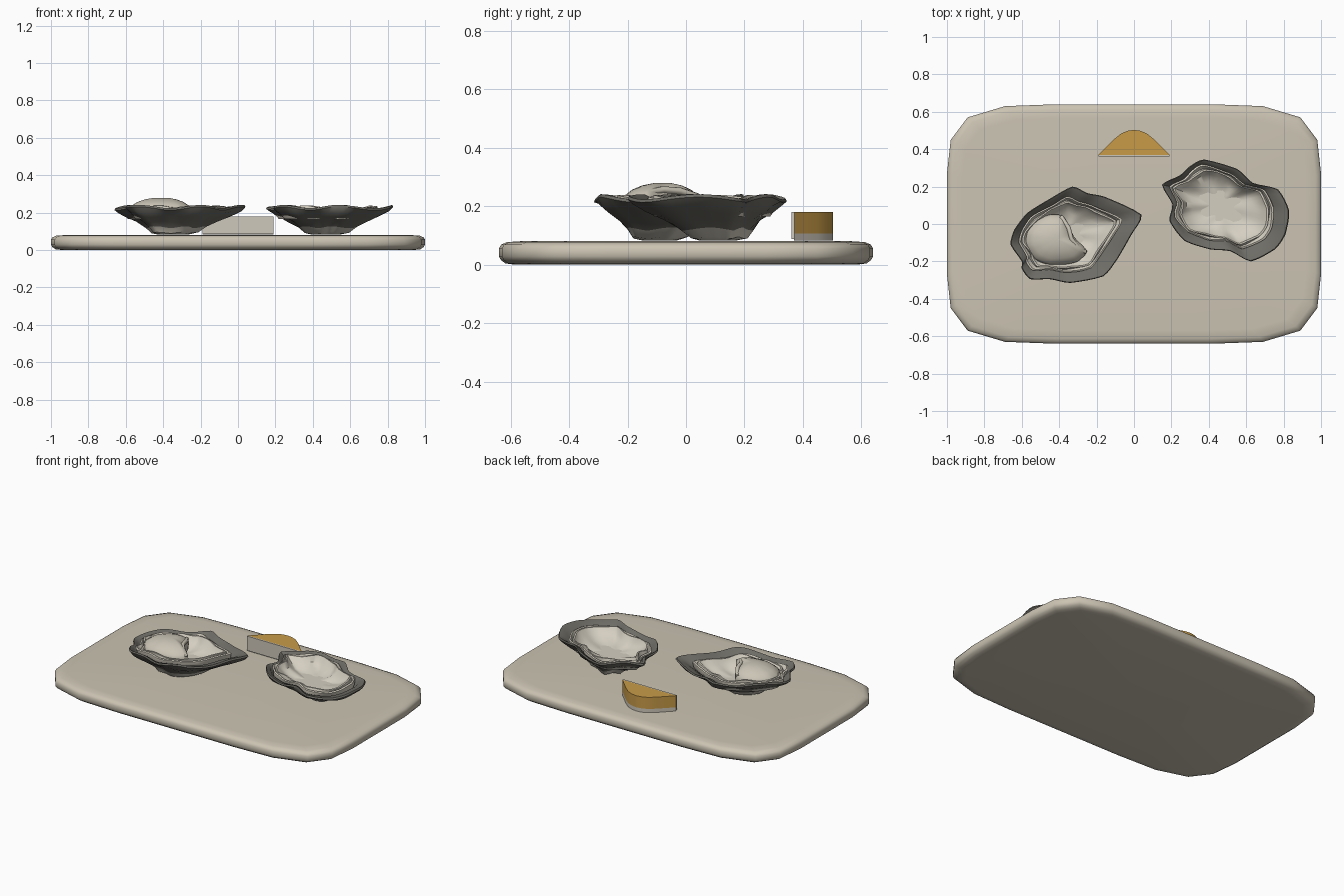
import bpy, bmesh, math
from mathutils import Vector

if "Cube" in bpy.data.objects:
    bpy.data.objects.remove(bpy.data.objects["Cube"])


def material(name, rgb):
    m = bpy.data.materials.new(name)
    m.diffuse_color = (*rgb, 1)
    m.use_nodes = True
    m.node_tree.nodes["Principled BSDF"].inputs["Base Color"].default_value = m.diffuse_color
    return m


STONE = material("warm stone", (0.60, 0.55, 0.45))
DARK = material("dark shell", (0.155, 0.15, 0.13))
PEARL = material("pearl", (0.66, 0.62, 0.53))
FLESH = material("soft flesh", (0.60, 0.56, 0.47))
PEEL = material("lemon peel", (0.58, 0.33, 0.065))
PITH = material("lemon pith", (0.62, 0.58, 0.50))


def loft(name, rings, mats, pick=None, angle=40):
    """Skin closed rings in order, capping both ends with a fan."""
    bm = bmesh.new()
    vs = [[bm.verts.new(p) for p in r] for r in rings]
    n = len(rings[0])

    def cap(r, row):
        c = bm.verts.new(sum((v.co for v in r), Vector()) / n)
        for i in range(n):
            f = bm.faces.new((r[i], r[(i + 1) % n], c))
            f.material_index = pick(row, f) if pick else 0

    for k in range(len(vs) - 1):
        for i in range(n):
            j = (i + 1) % n
            f = bm.faces.new((vs[k][i], vs[k][j], vs[k + 1][j], vs[k + 1][i]))
            f.material_index = pick(k, f) if pick else 0
    cap(vs[0], 0)
    cap(vs[-1], len(vs) - 1)
    bmesh.ops.recalc_face_normals(bm, faces=bm.faces)
    me = bpy.data.meshes.new(name)
    bm.to_mesh(me)
    bm.free()
    ob = bpy.data.objects.new(name, me)
    bpy.context.collection.objects.link(ob)
    for m in mats:
        me.materials.append(m)
    bpy.ops.object.select_all(action='DESELECT')
    ob.select_set(True)
    bpy.context.view_layer.objects.active = ob
    bpy.ops.object.shade_smooth_by_angle(angle=math.radians(angle))
    return ob


def densify(pts, k=4):
    """Split each outline edge, rounding the corners a little."""
    n = len(pts)
    out = []
    for i in range(n):
        a, b, c, d = (Vector(pts[(i + o) % n]) for o in (-1, 0, 1, 2))
        for s in range(k):
            t = s / k
            line = b.lerp(c, t)
            h = 0.5 * (2 * b + (c - a) * t + (2 * a - 5 * b + 4 * c - d) * t * t
                       + (3 * b - a - 3 * c + d) * t ** 3)
            out.append(line.lerp(h, 0.6))
    return out


# Serving board: rounded rectangle with a softened edge
quarter = [(1.0, 0.27), (0.98, 0.45), (0.89, 0.57), (0.69, 0.63), (0.42, 0.64)]
board = (quarter + [(-x, y) for x, y in reversed(quarter)]
         + [(-x, -y) for x, y in quarter] + [(x, -y) for x, y in reversed(quarter)])
edge = [(0.06, 0.0), (0.025, 0.004), (0.008, 0.015), (0, 0.028), (0, 0.055),
        (0.008, 0.068), (0.03, 0.077), (0.08, 0.08)]
loft("serving_board",
     [[(x * (1 - d), y * (1 - d * 1.4), z) for x, y in board] for d, z in edge],
     [STONE], angle=60)


def oyster(side, outline, centre, inner_shift, inner_scale, base, phase):
    pts = densify(outline)
    c = Vector(centre)

    def ring(scale, z, wob=0.0, shift=(0, 0), freq=7, rip=0.0):
        res = []
        for p in pts:
            d = p - c
            a = math.atan2(d.y, d.x)
            w = math.sin(freq * a + phase)
            s = scale * (1 + rip * math.sin(freq * 1.0 * a + 2 * phase))
            q = c + Vector(shift) + d * s
            res.append((q.x, q.y, z + wob * w))
        return res

    # Rough outer shell: cup, rim and dark inner margin
    b = Vector(base)
    shell = [ring(0.22, 0.082, 0, b), ring(0.36, 0.092, 0.003, b, 5, 0.06),
             ring(0.47, 0.122, 0.005, b * 0.7, 5, 0.05),
             ring(0.62, 0.150, 0.004, b * 0.4, 6, 0.03),
             ring(0.80, 0.178, 0.004, b * 0.2), ring(0.94, 0.203, 0.006),
             ring(1.0, 0.222, 0.009, freq=5), ring(0.985, 0.232, 0.009, freq=5),
             ring(0.88, 0.219, 0.006, Vector(inner_shift) * 0.6, 5),
             ring(inner_scale - 0.02, 0.19, 0, inner_shift),
             ring(0.45, 0.135, 0, inner_shift)]
    loft(side + "_outer_shell", shell, [DARK, PEARL],
         lambda k, f: int(k < 2), 35)

    # Pearly lining: two stepped lips and a wrinkled bowl
    s, h = inner_scale, inner_shift
    lining = [ring(s - 0.10, 0.165, 0, h), ring(s - 0.01, 0.200, 0, h),
              ring(s, 0.226, 0.006, h, 5, 0.02), ring(s - 0.03, 0.230, 0.006, h, 5, 0.02),
              ring(s - 0.07, 0.210, 0.004, h, 5), ring(s - 0.08, 0.232, 0.006, h, 6, 0.025),
              ring(s - 0.11, 0.233, 0.006, h, 6, 0.025), ring(s - 0.18, 0.205, 0.005, h),
              ring(s - 0.32, 0.180, 0.006, h, 8), ring(s - 0.50, 0.165, 0.004, h, 6),
              ring(0.12, 0.160, 0.002, h, 4), ring(0.02, 0.152, 0, h)]
    loft(side + "_pearl_lining", lining, [PEARL], None, 40)


left = [(0.04, 0.05), (-0.155, 0.145), (-0.25, 0.165), (-0.33, 0.20), (-0.45, 0.135),
        (-0.57, 0.06), (-0.64, -0.03), (-0.66, -0.11), (-0.60, -0.20), (-0.60, -0.24),
        (-0.555, -0.295), (-0.45, -0.295), (-0.34, -0.315), (-0.165, -0.28),
        (-0.09, -0.19), (-0.015, -0.06)]
right = [(0.83, 0.07), (0.77, 0.185), (0.635, 0.22), (0.55, 0.295), (0.375, 0.345),
         (0.30, 0.31), (0.245, 0.26), (0.15, 0.21), (0.205, 0.105), (0.19, 0.015),
         (0.27, -0.09), (0.405, -0.135), (0.515, -0.145), (0.625, -0.20),
         (0.755, -0.135), (0.81, -0.055)]
oyster("left", left, (-0.33, -0.06), (-0.03, 0.0), 0.79, (-0.02, -0.03), 0.6)
oyster("right", right, (0.48, 0.08), (-0.02, 0.015), 0.83, (-0.01, 0.03), 2.1)

# Oyster flesh: lopsided mound in the left shell
mound = densify([(-0.45, 0.05), (-0.38, 0.045), (-0.345, -0.01), (-0.32, -0.07),
                 (-0.25, -0.145), (-0.30, -0.20), (-0.36, -0.215), (-0.45, -0.22),
                 (-0.53, -0.19), (-0.58, -0.12), (-0.575, -0.04), (-0.52, 0.02)], 3)
peak = Vector((-0.41, -0.08))
levels = [(0.8, 0.16), (0.97, 0.19), (1.0, 0.215), (0.93, 0.236), (0.75, 0.256),
          (0.5, 0.271), (0.22, 0.279)]
loft("oyster_flesh",
     [[(*(peak + (p - peak) * s), z) for p in mound] for s, z in levels], [FLESH], None, 60)

# Folded frill along the right of the flesh
fold = [(-0.39, 0.04, 0.232), (-0.35, -0.02, 0.252), (-0.335, -0.08, 0.256),
        (-0.30, -0.125, 0.245), (-0.26, -0.15, 0.222)]
cu = bpy.data.curves.new("flesh_frill", 'CURVE')
cu.dimensions = '3D'
cu.bevel_depth = 0.012
cu.bevel_resolution = 2
cu.use_fill_caps = True
sp = cu.splines.new('POLY')
sp.points.add(len(fold) - 1)
for p, co in zip(sp.points, fold):
    p.co = (*co, 1)
cu.materials.append(FLESH)
bpy.context.collection.objects.link(bpy.data.objects.new("flesh_frill", cu))

# Lemon wedge: bell-shaped slice with a pale cut face and pale base
half = [(0.19, 0.37), (0.15, 0.41), (0.11, 0.45), (0.07, 0.483), (0.035, 0.498)]
bell = half + [(0, 0.503)] + [(-x, y) for x, y in reversed(half)]


def lemon_colour(k, f):
    return int(f.calc_center_median().y < 0.372 or k == 0)


loft("lemon_wedge", [[(x, y, z) for x, y in bell] for z in (0.082, 0.106, 0.18)],
     [PEEL, PITH], lemon_colour, 40)

# Pale cut face of the lemon
bpy.ops.mesh.primitive_cube_add(size=1, location=(0, 0.366, 0.134))
cut = bpy.context.object
cut.name = "lemon_cut_face"
cut.scale = (0.38, 0.009, 0.092)
cut.data.materials.append(PITH)
